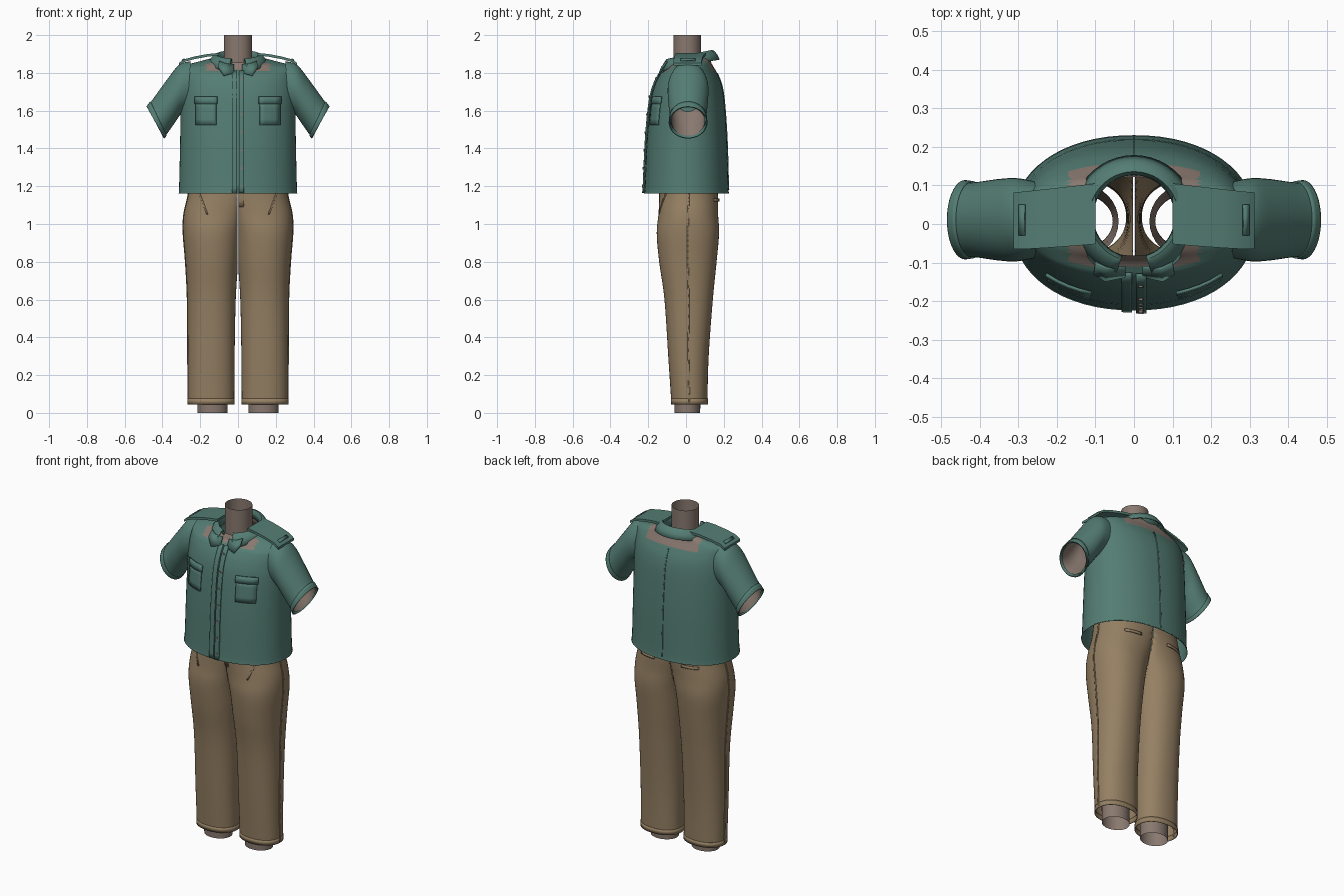
import bpy, bmesh, math
from mathutils import Vector

if "Cube" in bpy.data.objects:
    bpy.data.objects.remove(bpy.data.objects["Cube"])

def material(name, rgb):
    m = bpy.data.materials.new(name)
    m.diffuse_color = (*rgb, 1)
    m.use_nodes = True
    m.node_tree.nodes["Principled BSDF"].inputs["Base Color"].default_value = m.diffuse_color
    return m

TEAL = material("teal cloth", (0.088, 0.205, 0.172))
TAN = material("tan cloth", (0.30, 0.215, 0.125))
SKIN = material("dull skin", (0.25, 0.19, 0.16))

def finish(name, bm, mats, thick=0, angle=40):
    bmesh.ops.recalc_face_normals(bm, faces=bm.faces[:])
    me = bpy.data.meshes.new(name)
    bm.to_mesh(me)
    bm.free()
    ob = bpy.data.objects.new(name, me)
    bpy.context.collection.objects.link(ob)
    for m in mats:
        me.materials.append(m)
    bpy.ops.object.select_all(action='DESELECT')
    ob.select_set(True)
    bpy.context.view_layer.objects.active = ob
    bpy.ops.object.shade_smooth_by_angle(angle=math.radians(angle))
    if thick:
        s = ob.modifiers.new("thickness", 'SOLIDIFY')
        s.thickness, s.offset = thick, 0
    return ob

def skin_rows(rows, closed=True, caps=False):
    """Bridge rows of points into a surface."""
    bm = bmesh.new()
    vs = [[bm.verts.new(p) for p in r] for r in rows]
    n = len(rows[0])
    for a, b in zip(vs, vs[1:]):
        for i in range(n if closed else n - 1):
            j = (i + 1) % n
            bm.faces.new((a[i], a[j], b[j], b[i]))
    if caps:
        bm.faces.new(vs[0])
        bm.faces.new(vs[-1])
    return bm

def smooth_table(tab, sub=5):
    """Catmull-Rom refinement of a table of section values."""
    out = []
    for i in range(len(tab) - 1):
        p = [tab[max(0, min(len(tab) - 1, i + k))] for k in (-1, 0, 1, 2)]
        for s in range(sub):
            t = s / sub
            out.append([0.5 * (2*b + (c-a)*t + (2*a-5*b+4*c-d)*t*t + (3*b-a-3*c+d)*t**3)
                        for a, b, c, d in zip(*p)])
    return out + [list(tab[-1])]

def oval(z, cx, rx, cy, ry, n=48, e=2.15):
    pts = []
    for i in range(n):
        a = 2 * math.pi * i / n
        c, s = math.cos(a), math.sin(a)
        pts.append(Vector((cx + rx * math.copysign(abs(c)**(2/e), c),
                           cy + ry * math.copysign(abs(s)**(2/e), s), z)))
    return pts

def lookup(tab, z):
    for a, b in zip(tab, tab[1:]):
        if z <= b[0]:
            t = max(0, (z - a[0]) / max(1e-6, b[0] - a[0]))
            return [u + (v - u) * t for u, v in zip(a, b)]
    return tab[-1]

# section tables: z, centre x, half width, centre y, half depth
SHIRT = smooth_table([(1.165, 0, .316, .003, .227), (1.19, 0, .312, .003, .222),
    (1.45, 0, .306, .005, .212), (1.65, 0, .303, .008, .195), (1.74, 0, .300, .012, .176),
    (1.80, 0, .297, .016, .148), (1.845, 0, .285, .019, .118), (1.872, 0, .21, .02, .110),
    (1.895, 0, .125, .02, .102)])
LEG = smooth_table([(.045, .142, .122, .018, .095), (.3, .142, .124, .013, .107),
    (.6, .14, .128, .014, .128), (.8, .138, .14, .01, .152), (.95, .135, .155, .01, .165),
    (1.05, .115, .172, .012, .158), (1.15, .075, .19, .014, .155), (1.25, .03, .225, .01, .15)])

# shirt body, with the neckline dipping forward and bare shoulder patches
rows = [oval(*r, n=64) for r in SHIRT]
for r in rows:
    for p in r:
        k = max(0, min(1, (p.z - 1.8) / .09))
        p.z += (p.y - .12) * .2 * k
bm = skin_rows(rows)
for f in bm.faces:
    c = f.calc_center_median()
    if (c.y > .08 and c.z > 1.815 and abs(c.x) < .165) or \
       (c.y < -.04 and c.z > 1.812 and abs(c.x) < .165):
        f.material_index = 1
finish("shirt_body", bm, [TEAL, SKIN])

def surface_y(tab, x, z, side):
    _, cx, rx, cy, ry = lookup(tab, z)
    q = min(1, abs((x - cx) / rx))
    return cy + side * ry * (1 - q**2.15)**(1/2.15)

def patch(name, x0, x1, z0, z1, mat, side=-1, lift=.004, tab=SHIRT, slant=0, thick=.008, flip=1):
    """Thin plate that follows the front (-1) or back (+1) of a garment."""
    nz = max(2, int((z1 - z0) / .03))
    rows = []
    for j in range(nz + 1):
        v = j / nz
        z = z0 + (z1 - z0) * v
        row = []
        for i in range(5):
            x = x0 + (x1 - x0) * i / 4 + slant * v
            row.append((flip * x, surface_y(tab, x, z, side) + side * lift, z))
        rows.append(row)
    finish(name, skin_rows(rows, closed=False), [mat], thick)

# button front, centre back seam and buttons
patch("placket_left", -.032, -.005, 1.165, 1.81, TEAL)
patch("placket_right", .005, .032, 1.165, 1.81, TEAL, lift=.007)
patch("back_seam", -.003, .003, 1.18, 1.80, TEAL, side=1, lift=.001, thick=.005)
for i in range(7):
    z = 1.2 + i * .095
    bm = bmesh.new()
    bmesh.ops.create_cone(bm, cap_ends=True, segments=12, radius1=.006, radius2=.006, depth=.006)
    for v in bm.verts:
        v.co = Vector((v.co.x + .018, surface_y(SHIRT, .018, z, -1) - .012 + v.co.z, z + v.co.y))
    finish("button", bm, [SKIN])

SLEEVE = smooth_table([(.25, 1.862, .27, 1.60, .100), (.312, 1.843, .30, 1.585, .108),
    (.375, 1.765, .335, 1.535, .105), (.45, 1.662, .374, 1.48, .097),
    (.482, 1.62, .392, 1.455, .099)], 4)

def sleeve_rows(tab, s, k=1):
    rows = []
    for tx, tz, bx, bz, ry in tab:
        c, h = Vector(((tx+bx)/2, .011, (tz+bz)/2)), Vector(((tx-bx)/2, 0, (tz-bz)/2)) * k
        r = []
        for i in range(36):
            a = 2 * math.pi * i / 36
            p = c + h * math.cos(a)
            r.append(Vector((s * p.x, c.y + k * ry * math.sin(a), p.z)))
        rows.append(r)
    return rows

for s, side in ((-1, "left"), (1, "right")):
    # sleeve, turned cuff, and the arm inside it
    finish("sleeve_" + side, skin_rows(sleeve_rows(SLEEVE, s)), [TEAL])
    finish("cuff_" + side, skin_rows(sleeve_rows(SLEEVE[-4:], s, 1.01)), [TEAL], .006)
    finish("arm_" + side, skin_rows(sleeve_rows(SLEEVE[2:-1], s, .9)), [SKIN])

    # shoulder strap
    rows = [[(s*x, y0, z), (s*x, y1, z), (s*x, y1, z - .014), (s*x, y0, z - .014)]
            for x, z, y0, y1 in ((.10, 1.906, -.052, .105), (.16, 1.900, -.057, .098),
                                 (.23, 1.887, -.062, .09), (.285, 1.872, -.065, .084),
                                 (.312, 1.853, -.065, .082))]
    finish("shoulder_strap_" + side, skin_rows(rows, caps=True), [TEAL])
    finish("strap_tab_" + side, skin_rows([[(s*x, -.03, z), (s*x, .05, z)] for x, z in
           ((.283, 1.875), (.298, 1.865))], closed=False), [TEAL], .006)

    # chest pocket and flap
    patch("pocket_" + side, .115, .222, 1.525, 1.645, TEAL, lift=.003, flip=s)
    patch("pocket_flap_" + side, .11, .228, 1.635, 1.675, TEAL, lift=.006, flip=s)

    # trouser leg: clamped at the middle plane, inner wall opened above the crotch
    rows = [oval(*r, e=2.2) for r in LEG]
    for r in rows:
        for p in r:
            p.x = s * max(.002, p.x)
    bm = skin_rows(rows)
    wall = [f for f in bm.faces if all(abs(v.co.x) < .0025 and v.co.z > .99 for v in f.verts)]
    bmesh.ops.delete(bm, geom=wall, context='FACES')
    finish("trouser_leg_" + side, bm, [TAN], angle=50)
    finish("trouser_hem_" + side, skin_rows(
        [[Vector((s*p.x, p.y, p.z)) for p in oval(z, .142, .123, .018, .096, e=2.2)]
         for z in (.045, .075)]), [TAN], .003)

    # trouser side seam and pockets
    rows = [[(s * (r[1] + r[2] + .001), r[3] + d, r[0]) for d in (-.004, .004)] for r in LEG]
    finish("side_seam_" + side, skin_rows(rows, closed=False), [TAN], .004)
    patch("front_pocket_" + side, .158, .166, 1.05, 1.17, TAN, lift=.002, tab=LEG,
          slant=.045, thick=.006, flip=s)
    patch("back_pocket_" + side, .09, .19, 1.12, 1.135, TAN, side=1, lift=.003, tab=LEG, flip=s)

    # shin and ankle
    rows = [oval(z, .135, r, .007, q, n=32, e=2) for z, r, q in
            ((0, .08, .068), (.1, .08, .07), (.35, .088, .08), (.6, .095, .095))]
    finish("ankle_" + side, skin_rows([[Vector((s*p.x, p.y, p.z)) for p in r] for r in rows]), [SKIN])

# fly of the trousers
patch("trouser_fly", .004, .03, 1.09, 1.2, TAN, lift=.002, tab=LEG, thick=.006)

# neck tube
finish("neck", skin_rows([oval(z, 0, .075, .006, .073, n=40, e=2) for z in (1.80, 1.9, 2.0)]), [SKIN])

# folded collar, open at the front with pointed ends
rows = []
for i in range(41):
    t = math.radians(-163 + 326 * i / 40)
    f = abs(t) / math.radians(163)
    tip = max(0, (f - .7) / .3)
    row = []
    for r, dz in ((.108, -.045), (.110, -.015), (.117, 0), (.128, -.004),
                  (.142 + .004 * tip, -.022 - .008 * tip), (.156 + .006 * tip, -.048 - .022 * tip)):
        x, y = r * math.sin(t), .02 + r * math.cos(t)
        row.append((x, y, 1.868 + (.117 * math.cos(t) + .14) * .195 + dz))
    rows.append(row)
finish("collar", skin_rows(rows, closed=False), [TEAL], .006)

# lapels below the collar ends
for s in (-1, 1):
    rows = [[(s*.022, -.135, 1.80), (s*.022, -.112, 1.845)],
            [(s*.075, -.146, 1.785), (s*.07, -.115, 1.85)],
            [(s*.105, -.128, 1.83), (s*.10, -.10, 1.862)]]
    finish("lapel", skin_rows(rows, closed=False), [TEAL], .008)
